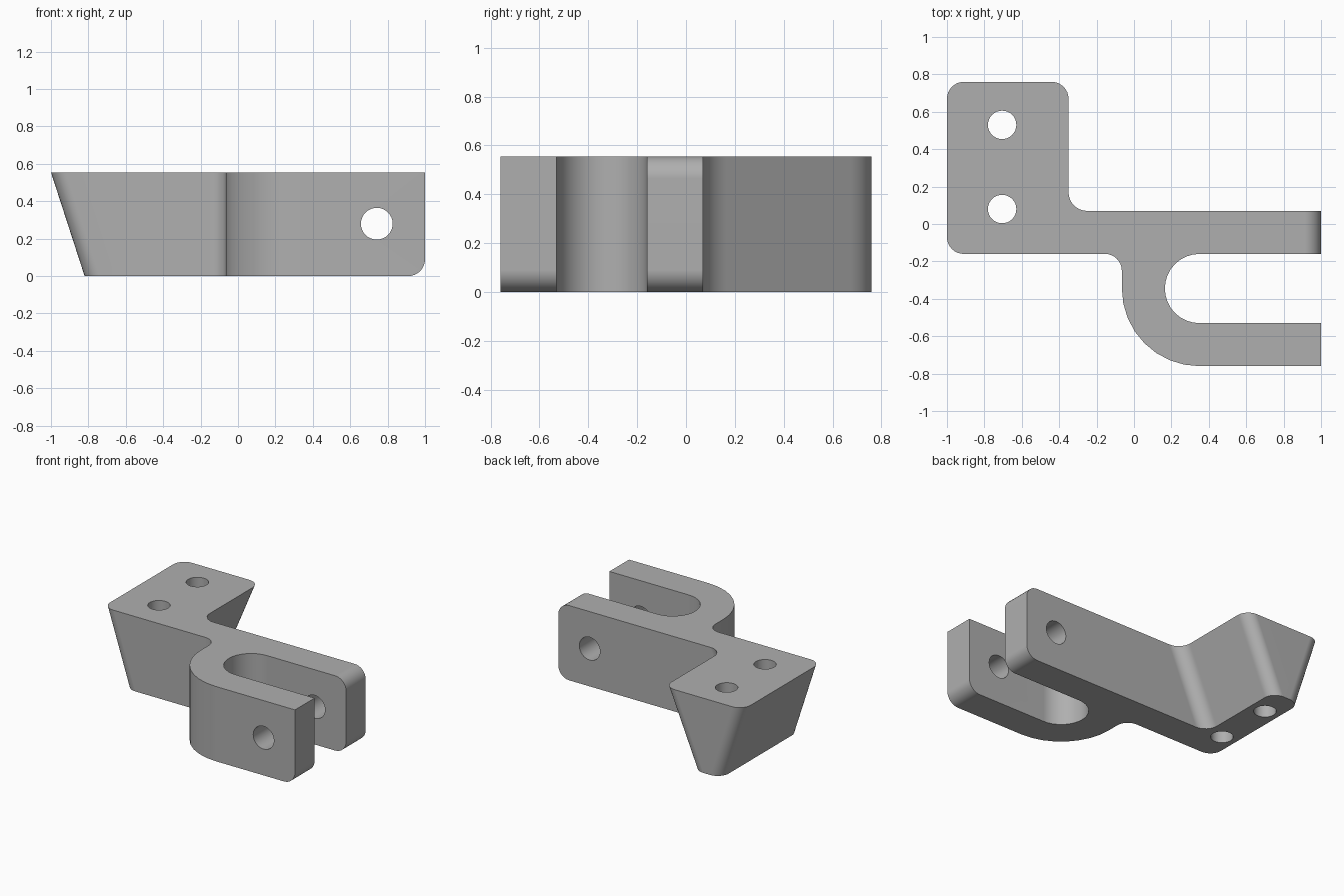
import bpy, bmesh, math
from mathutils import Vector

cube = bpy.data.objects.get("Cube")
if cube:
    bpy.data.objects.remove(cube, do_unlink=True)

HEIGHT = 0.555
ARC_STEPS = 8

grey = bpy.data.materials.new("plain grey")
grey.use_nodes = True
colour = (0.43, 0.43, 0.43, 1)
grey.diffuse_color = colour
grey.node_tree.nodes["Principled BSDF"].inputs["Base Color"].default_value = colour

# Outline corners: x, y, corner radius, sideways shift at the bottom
LEAN_OUT, LEAN_IN = 0.18, -0.235
corners = [
    (-1, -0.16, 0.09, LEAN_OUT), (-0.065, -0.16, 0.09, 0),
    (-0.065, -0.76, 0.415, 0), (1, -0.76, 0, 0),
    (1, -0.53, 0, 0), (0.165, -0.53, 0.185, 0),
    (0.165, -0.16, 0.185, 0), (1, -0.16, 0, 0),
    (1, 0.07, 0, 0), (-0.35, 0.07, 0.1, LEAN_IN),
    (-0.35, 0.76, 0.09, LEAN_IN), (-1, 0.76, 0.09, LEAN_OUT),
]


def rounded_outline():
    """Return (point, shift) pairs with every right-angled corner rounded."""
    points = []
    for i, (x, y, r, shift) in enumerate(corners):
        p = Vector((x, y))
        u = (Vector(corners[i - 1][:2]) - p).normalized()
        v = (Vector(corners[(i + 1) % len(corners)][:2]) - p).normalized()
        centre = p + r * (u + v)
        for k in range(ARC_STEPS + 1 if r else 1):
            t = k / ARC_STEPS * math.pi / 2
            q = centre - r * (v * math.cos(t) + u * math.sin(t))
            if not points or (q - points[-1][0]).length > 0.001:
                points.append((q, shift))
    return points


def make_object(name, bm):
    mesh = bpy.data.meshes.new(name)
    bm.to_mesh(mesh)
    bm.free()
    mesh.materials.append(grey)
    obj = bpy.data.objects.new(name, mesh)
    bpy.context.collection.objects.link(obj)
    return obj


# Bracket body: straight fork and arm, tapered mounting block
bm = bmesh.new()
outline = rounded_outline()
top = [bm.verts.new((p.x, p.y, HEIGHT)) for p, s in outline]
bottom = [bm.verts.new((p.x + s, p.y, 0)) for p, s in outline]
bm.faces.new(top)
bm.faces.new(bottom[::-1])
for i in range(len(top)):
    j = (i + 1) % len(top)
    bm.faces.new((bottom[i], bottom[j], top[j], top[i]))

# Rounded arm tips: both lower ones, and the upper one of the long arm
tips = []
for e in bm.edges:
    a, b = (v.co for v in e.verts)
    at_end = min(a.x, b.x) > 0.99 and abs(a.z - b.z) < 0.01
    if at_end and (a.z < 0.01 or min(a.y, b.y) > -0.2):
        tips.append(e)
bmesh.ops.bevel(bm, geom=tips, offset=0.09, segments=ARC_STEPS,
                profile=0.5, affect='EDGES')
bmesh.ops.recalc_face_normals(bm, faces=bm.faces)
bracket = make_object("bracket", bm)


# Screw holes and pin hole
def drill(name, location, radius, tilt):
    bm = bmesh.new()
    bmesh.ops.create_cone(bm, cap_ends=True, segments=32, radius1=radius,
                          radius2=radius, depth=3)
    cutter = make_object(name, bm)
    cutter.location = location
    cutter.rotation_euler.x = tilt
    cutter.hide_render = True
    bpy.context.view_layer.update()
    mod = bracket.modifiers.new(name, 'BOOLEAN')
    mod.operation = 'DIFFERENCE'
    mod.solver = 'EXACT'
    mod.object = cutter
    bpy.ops.object.modifier_apply(modifier=mod.name)
    bpy.data.objects.remove(cutter, do_unlink=True)


bpy.ops.object.select_all(action='DESELECT')
bracket.select_set(True)
bpy.context.view_layer.objects.active = bracket
for y in (0.08, 0.53):
    drill("screw_hole", (-0.705, y, 0), 0.076, 0)
drill("pin_hole", (0.742, 0, 0.28), 0.085, math.pi / 2)

# Smooth rounds, crisp edges, flat planes
bpy.ops.object.shade_smooth_by_angle(angle=math.radians(30))
weighted = bracket.modifiers.new("flat planes", 'WEIGHTED_NORMAL')
weighted.keep_sharp = True
